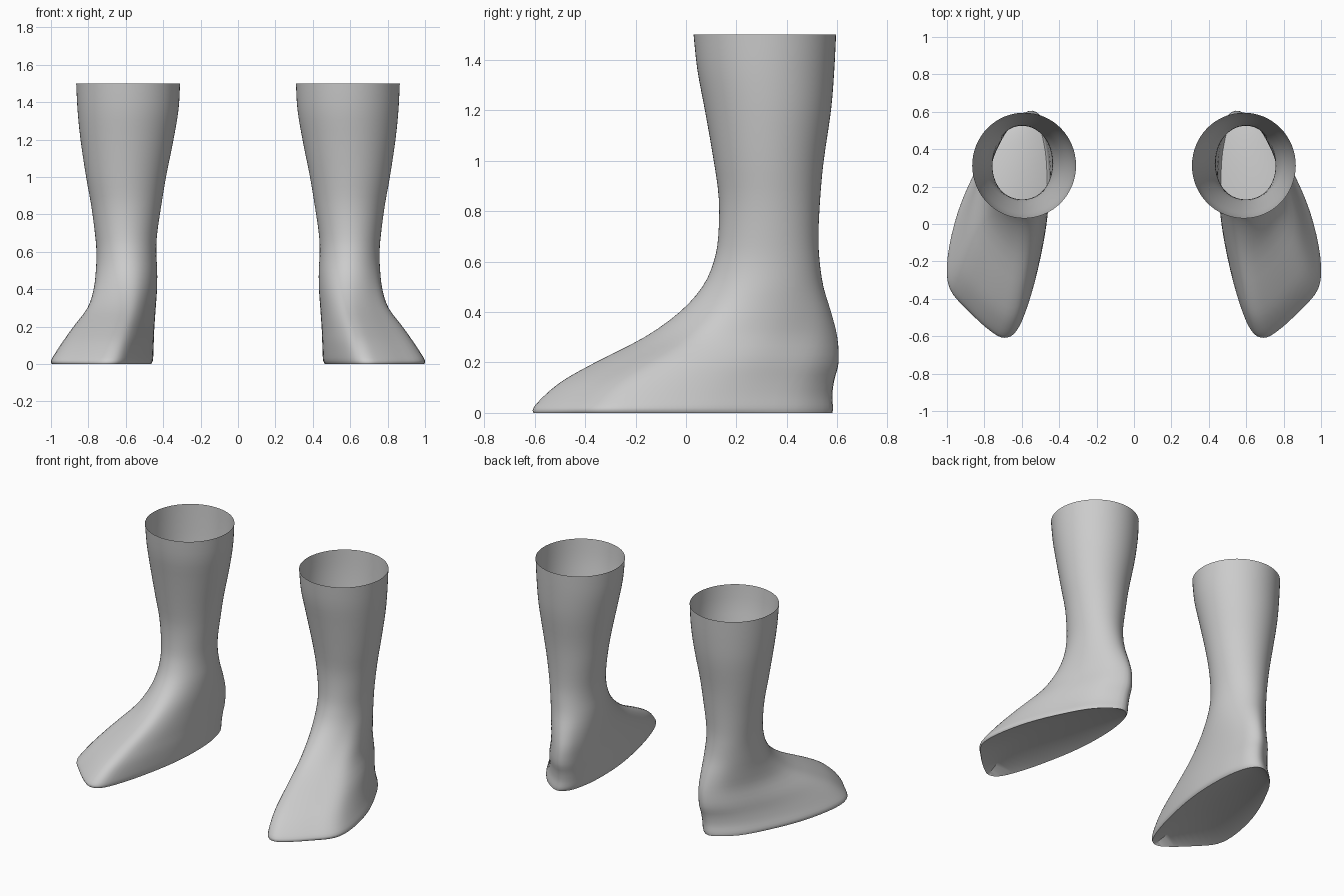
import bpy, math
from mathutils import Vector

if "Cube" in bpy.data.objects:
    bpy.data.objects.remove(bpy.data.objects["Cube"])

# Sole outline of one boot (x, y), from the toe round the outer side to the heel and back
SOLE = [(.69, -.605), (.77, -.565), (.88, -.465), (.985, -.34), (.995, -.17), (.94, .07),
        (.84, .30), (.73, .48), (.59, .585), (.51, .55), (.47, .43), (.455, .28),
        (.46, .08), (.49, -.13), (.55, -.38), (.62, -.56)]

# Levels: z, inner x, outer x, front y, back y, foot-shape weight (0 = ellipse)
LEVELS = [(0, .465, .995, -.605, .58, 1), (.02, .455, 1.0, -.605, .583, 1),
          (.07, .452, .97, -.56, .58, 1), (.13, .45, .93, -.485, .588, .97),
          (.2, .447, .88, -.36, .605, .9), (.3, .44, .805, -.165, .60, .7),
          (.4, .433, .772, -.025, .575, .42), (.5, .432, .76, .065, .545, .18),
          (.6, .437, .757, .11, .53, .04), (.7, .432, .765, .128, .525, 0),
          (.85, .41, .785, .13, .532, 0), (1.0, .385, .812, .11, .546, 0),
          (1.2, .345, .842, .075, .575, 0), (1.36, .318, .858, .045, .588, 0),
          (1.5, .31, .865, .03, .595, 0)]


def catmull(points, steps, closed):
    """Smooth curve through points of any dimension."""
    n = len(points)
    get = (lambda i: points[i % n]) if closed else (lambda i: points[max(0, min(n - 1, i))])
    out = []
    for i in range(n if closed else n - 1):
        for s in range(steps):
            t = s / steps
            out.append([.5 * (2 * b + (c - a) * t + (2 * a - 5 * b + 4 * c - d) * t * t
                              + (3 * b - a - 3 * c + d) * t ** 3)
                        for a, b, c, d in zip(get(i - 1), get(i), get(i + 1), get(i + 2))])
    if not closed:
        out.append(list(points[-1]))
    return out


def unit_box(points):
    """Scale an outline to fill the 0..1 square."""
    lo = [min(p[k] for p in points) for k in (0, 1)]
    hi = [max(p[k] for p in points) for k in (0, 1)]
    return [[(p[k] - lo[k]) / (hi[k] - lo[k]) for k in (0, 1)] for p in points]


foot = unit_box(catmull(SOLE, 4, True))
N = len(foot)
oval = unit_box([(math.cos(a), math.sin(a)) for a in
                 (2 * math.pi * i / N - math.pi / 2 for i in range(N))])

# Upper: loft from the sole edge to the open top
verts, faces = [], []
rings = catmull(LEVELS, 3, False)
for z, x0, x1, y0, y1, w in rings:
    ring = unit_box([[f * w + o * (1 - w) for f, o in zip(p, q)] for p, q in zip(foot, oval)])
    verts += [Vector((x0 + (x1 - x0) * u, y0 + (y1 - y0) * v, max(z, 0))) for u, v in ring]
for r in range(len(rings) - 1):
    for i in range(N):
        j = (i + 1) % N
        faces.append((r * N + i, r * N + j, (r + 1) * N + j, (r + 1) * N + i))

# Sole: two hollow slopes meeting at a raised spine from toe to heel
half = N // 2
spine = [0]
for j in range(1, half):
    mid = (verts[j] + verts[N - j]) / 2
    mid.z = .08 * math.sin(math.pi * j / half)
    spine.append(len(verts))
    verts.append(mid)
spine.append(half)
for j in range(half):
    for a, b, flip in ((j, j + 1, False), ((N - j) % N, N - j - 1, True)):
        f = list(dict.fromkeys((a, spine[j], spine[j + 1], b)))
        faces.append(f[::-1] if flip else f)

mesh = bpy.data.meshes.new("boots")
mesh.from_pydata(verts, [], faces)
mesh.update()
boots = bpy.data.objects.new("boots", mesh)
bpy.context.collection.objects.link(boots)

# Other boot of the pair
mirror = boots.modifiers.new("pair", 'MIRROR')
mirror.use_axis = (True, False, False)
mirror.use_mirror_merge = False

bpy.context.view_layer.objects.active = boots
boots.select_set(True)
bpy.ops.object.shade_smooth_by_angle(angle=math.radians(40))
